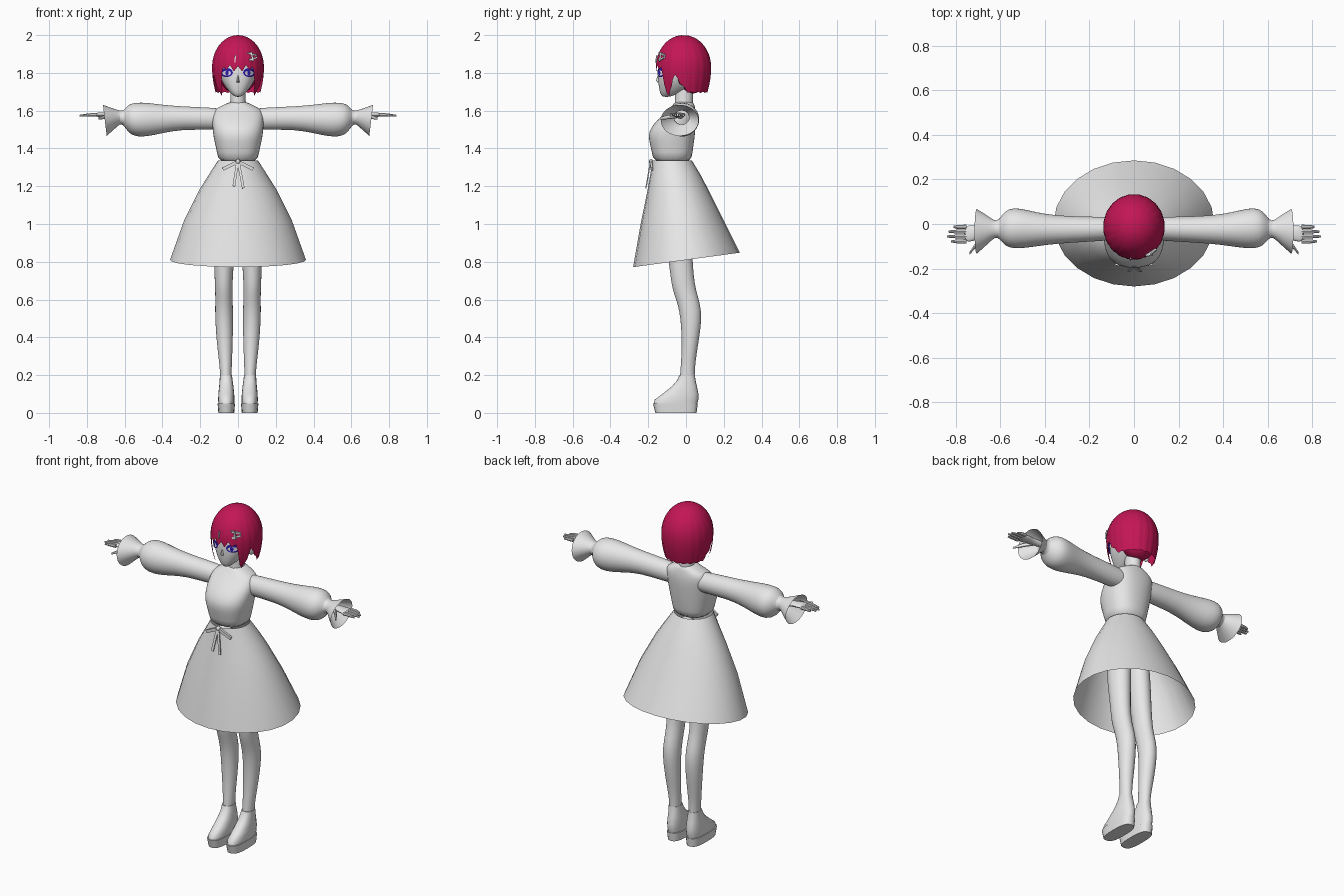
import bpy, bmesh, math
from mathutils import Vector, Matrix

if "Cube" in bpy.data.objects:
    bpy.data.objects.remove(bpy.data.objects["Cube"], do_unlink=True)


def material(name, color):
    mat = bpy.data.materials.new(name)
    mat.use_nodes = True
    mat.diffuse_color = (*color, 1)
    mat.node_tree.nodes["Principled BSDF"].inputs["Base Color"].default_value = (*color, 1)
    return mat


GREY = material("pale_grey", (0.8, 0.8, 0.8))
RED = material("crimson_hair", (0.55, 0.008, 0.09))
BLUE = material("deep_blue", (0.03, 0.01, 0.45))


def finish(name, bm, mat, mirror=False, subdivide=False):
    """Turn a bmesh into a shaded object, optionally mirrored and subdivided."""
    bmesh.ops.recalc_face_normals(bm, faces=bm.faces[:])
    mesh = bpy.data.meshes.new(name)
    bm.to_mesh(mesh)
    bm.free()
    mesh.materials.append(mat)
    obj = bpy.data.objects.new(name, mesh)
    bpy.context.collection.objects.link(obj)
    bpy.ops.object.select_all(action='DESELECT')
    obj.select_set(True)
    bpy.context.view_layer.objects.active = obj
    bpy.ops.object.shade_smooth_by_angle(angle=math.radians(42))
    if mirror:
        obj.modifiers.new("mirror", 'MIRROR').use_mirror_merge = False
    if subdivide:
        sub = obj.modifiers.new("smooth", 'SUBSURF')
        sub.levels = sub.render_levels = 1
    return obj


def bridge(bm, rows, closed=True):
    for a, b in zip(rows, rows[1:]):
        count = len(a)
        for i in range(count if closed else count - 1):
            j = (i + 1) % count
            bm.faces.new((a[i], a[j], b[j], b[i]))


def loft(name, rings, mat=GREY, axis='z', sides=20, power=2.0, caps=True, **options):
    """Ring: position along axis, centre u, half width u, low v, high v, optional tilt."""
    bm = bmesh.new()
    rows = []
    for pos, cu, ru, v0, v1, *tilt in rings:
        row = []
        for i in range(sides):
            a = math.tau * i / sides
            c, s = (math.copysign(abs(f) ** (2 / power), f) for f in (math.cos(a), math.sin(a)))
            u, dv = cu + ru * c, (v1 - v0) / 2 * s
            along = pos + (tilt[0] * dv if tilt else 0)
            v = (v0 + v1) / 2 + dv
            row.append(bm.verts.new((u, v, along) if axis == 'z' else (along, u, v)))
        rows.append(row)
    bridge(bm, rows)
    if caps:
        bm.faces.new(rows[0])
        bm.faces.new(rows[-1])
    return finish(name, bm, mat, **options)


def strip(name, start, end, width, thick, mat=GREY, mirror=False):
    """Flat bar between two points, facing the front."""
    p, q = Vector(start), Vector(end)
    z = (q - p).normalized()
    x = z.cross(Vector((0, 1, 0))).normalized()
    y = z.cross(x)
    turn = Matrix((x, y, z)).transposed().to_4x4()
    size = Matrix.Diagonal((width, thick, (q - p).length, 1))
    bm = bmesh.new()
    bmesh.ops.create_cube(bm, size=1, matrix=Matrix.Translation((p + q) / 2) @ turn @ size)
    return finish(name, bm, mat, mirror)


def ball(name, center, radii, mat=GREY, mirror=False):
    bm = bmesh.new()
    bmesh.ops.create_uvsphere(bm, u_segments=20, v_segments=12, radius=1,
                              matrix=Matrix.Translation(center) @ Matrix.Diagonal((*radii, 1)))
    return finish(name, bm, mat, mirror)


# Dress: bodice, skirt with a tilted hem, bow
loft("bodice", [
    (1.32, 0, .105, -.175, .03), (1.38, 0, .112, -.18, .035), (1.44, 0, .127, -.198, .045),
    (1.49, 0, .135, -.2, .05), (1.54, 0, .138, -.165, .055), (1.58, 0, .138, -.12, .055),
    (1.61, 0, .125, -.09, .05), (1.63, 0, .075, -.07, .045), (1.65, 0, .04, -.06, .038),
], power=2.4, subdivide=True)
loft("skirt", [
    (1.335, 0, .107, -.178, .032), (1.26, 0, .155, -.19, .075, .03),
    (1.18, 0, .205, -.205, .115, .05), (1.02, 0, .285, -.24, .19, .09),
    (.81, 0, .36, -.28, .285, .135),
], sides=24, caps=False)
ball("bow_knot", (0, -.185, 1.33), (.012, .012, .014))
strip("bow_loop", (.01, -.187, 1.325), (.08, -.18, 1.29), .018, .012, mirror=True)
strip("bow_tail_left", (.004, -.19, 1.32), (.028, -.212, 1.19), .014, .006)
strip("bow_tail_right", (-.004, -.19, 1.32), (-.022, -.21, 1.2), .014, .006)

# Puffed sleeves ending in flared cuffs
loft("sleeve", [
    (.08, -.02, .05, 1.5, 1.61), (.14, -.022, .055, 1.497, 1.617), (.3, -.025, .06, 1.5, 1.623),
    (.4, -.025, .07, 1.48, 1.632), (.48, -.022, .086, 1.462, 1.643), (.54, -.018, .094, 1.46, 1.645),
    (.58, -.02, .08, 1.48, 1.635), (.605, -.022, .04, 1.525, 1.6), (.625, -.023, .037, 1.53, 1.6),
    (.65, -.026, .06, 1.51, 1.61, .1), (.705, -.033, .102, 1.465, 1.632, .12),
], axis='x', caps=False, mirror=True, subdivide=True)

# Hands
loft("palm", [
    (.61, -.025, .022, 1.55, 1.59), (.68, -.035, .022, 1.56, 1.592),
    (.72, -.042, .038, 1.565, 1.592), (.765, -.045, .04, 1.568, 1.588),
], axis='x', sides=12, mirror=True, subdivide=True)
for name, y, tip in (("index", -.078, .82), ("middle", -.056, .838),
                     ("ring", -.034, .832), ("little", -.013, .81)):
    loft(name + "_finger", [
        (.75, y, .01, 1.568, 1.588), (.79, y, .009, 1.568, 1.586), (tip, y, .005, 1.568, 1.578),
    ], axis='x', sides=8, mirror=True)
loft("thumb", [
    (.67, -.05, .015, 1.56, 1.585), (.71, -.095, .012, 1.555, 1.577), (.738, -.133, .006, 1.553, 1.565),
], axis='x', sides=8, mirror=True)

# Legs and platform shoes
loft("leg", [
    (.1, .062, .03, -.04, .05), (.2, .064, .03, -.032, .045), (.27, .066, .034, -.026, .05),
    (.37, .07, .043, -.022, .066), (.5, .074, .048, -.028, .086), (.58, .074, .047, -.045, .075),
    (.65, .075, .046, -.072, .053), (.72, .076, .049, -.082, .042), (.8, .073, .052, -.092, .036),
    (.95, .07, .06, -.115, .03), (1.15, .06, .06, -.14, .025), (1.3, .05, .05, -.14, .01),
], mirror=True, subdivide=True)
loft("shoe_sole", [(0, .062, .042, -.162, .056), (.05, .062, .046, -.175, .062)], power=2.8, mirror=True)
loft("shoe_upper", [
    (.05, .062, .042, -.17, .06), (.07, .062, .043, -.166, .065), (.1, .062, .042, -.125, .066),
    (.14, .062, .038, -.075, .058), (.175, .063, .034, -.045, .05), (.2, .064, .032, -.035, .047),
], power=2.4, mirror=True)

# Neck, head, nose and ears
loft("neck", [(1.6, 0, .046, -.062, .04), (1.66, 0, .04, -.058, .036), (1.75, 0, .042, -.06, .04)])
loft("head", [
    (1.672, 0, .014, -.125, -.085), (1.69, 0, .038, -.137, -.04), (1.72, 0, .064, -.144, .02),
    (1.76, 0, .09, -.149, .07), (1.8, 0, .1, -.15, .1), (1.86, 0, .11, -.146, .112),
    (1.93, 0, .095, -.12, .09), (1.97, 0, .05, -.07, .04),
], power=2.4, subdivide=True)
loft("nose", [(1.75, 0, .008, -.15, -.135), (1.758, 0, .007, -.16, -.135), (1.785, 0, .003, -.151, -.135)], sides=8)
ball("ear", (.103, -.02, 1.77), (.014, .022, .036), mirror=True)


# Eyes: thin plates wrapped over the face
def eye_plate(name, x0, z0, rx, rz, lift, mat):
    bm = bmesh.new()
    rows = []
    for k in (.02, .5, 1):
        row = []
        for i in range(20):
            a = math.tau * i / 20
            x = x0 + k * rx * math.cos(a)
            y = -.025 - .125 * (1 - min(1, x / .102) ** 2.4) ** (1 / 2.4) - lift
            row.append(bm.verts.new((x, y, z0 + k * rz * math.sin(a))))
        rows.append(row)
    bridge(bm, rows)
    bm.faces.new(rows[0])
    finish(name, bm, mat, mirror=True)


eye_plate("eye_lashes", .061, 1.802, .034, .024, .003, BLUE)
eye_plate("eye_white", .06, 1.799, .023, .013, .005, GREY)
eye_plate("iris", .058, 1.8, .009, .013, .007, BLUE)

# Bob hair: bottom edge height by angle from the front, cut into points
EDGE = [(0, 1.835), (30, 1.845), (38, 1.82), (44, 1.73), (52, 1.68), (60, 1.74), (67, 1.79),
        (78, 1.79), (90, 1.73), (100, 1.7), (181, 1.7)]


def hair_edge(degrees):
    for (a, za), (b, zb) in zip(EDGE, EDGE[1:]):
        if a <= degrees < b:
            return za + (zb - za) * (degrees - a) / (b - a)


def hair_scale(z):
    if z > 1.83:
        return math.sqrt(max(0, 1 - ((z - 1.83) / .17) ** 2))
    return 1 - .13 * ((1.83 - z) / .13) ** 2


bm = bmesh.new()
rows = []
SIDES, STEPS = 120, 16
for k in range(1, STEPS + 1):
    t = k / STEPS
    row = []
    for i in range(SIDES):
        a = math.tau * i / SIDES
        turn = math.degrees(min(a, math.tau - a))
        point = abs((i / 6) % 1 - .5) * 2
        low = hair_edge(turn) - (.03 if turn < 90 else .006) * (1 - point)
        z = 2 - (2 - low) * t * t
        r = hair_scale(z) * (1 - .018 * point ** 3 * t)
        row.append(bm.verts.new((.138 * r * math.sin(a), -.013 - .147 * r * math.cos(a), z)))
    rows.append(row)
bridge(bm, rows)
bm.faces.new(rows[0])
finish("bob_hair", bm, RED)
ball("inner_hair", (0, .03, 1.79), (.1, .085, .1), RED)

# Hair clips
strip("clip_upper", (.052, -.142, 1.905), (.098, -.112, 1.893), .01, .008)
strip("clip_lower", (.06, -.144, 1.868), (.1, -.115, 1.882), .01, .008)
strip("clip_bar", (.07, -.137, 1.91), (.08, -.138, 1.862), .01, .008)
strip("clip_pin", (-.014, -.154, 1.895), (-.016, -.161, 1.855), .006, .006)
